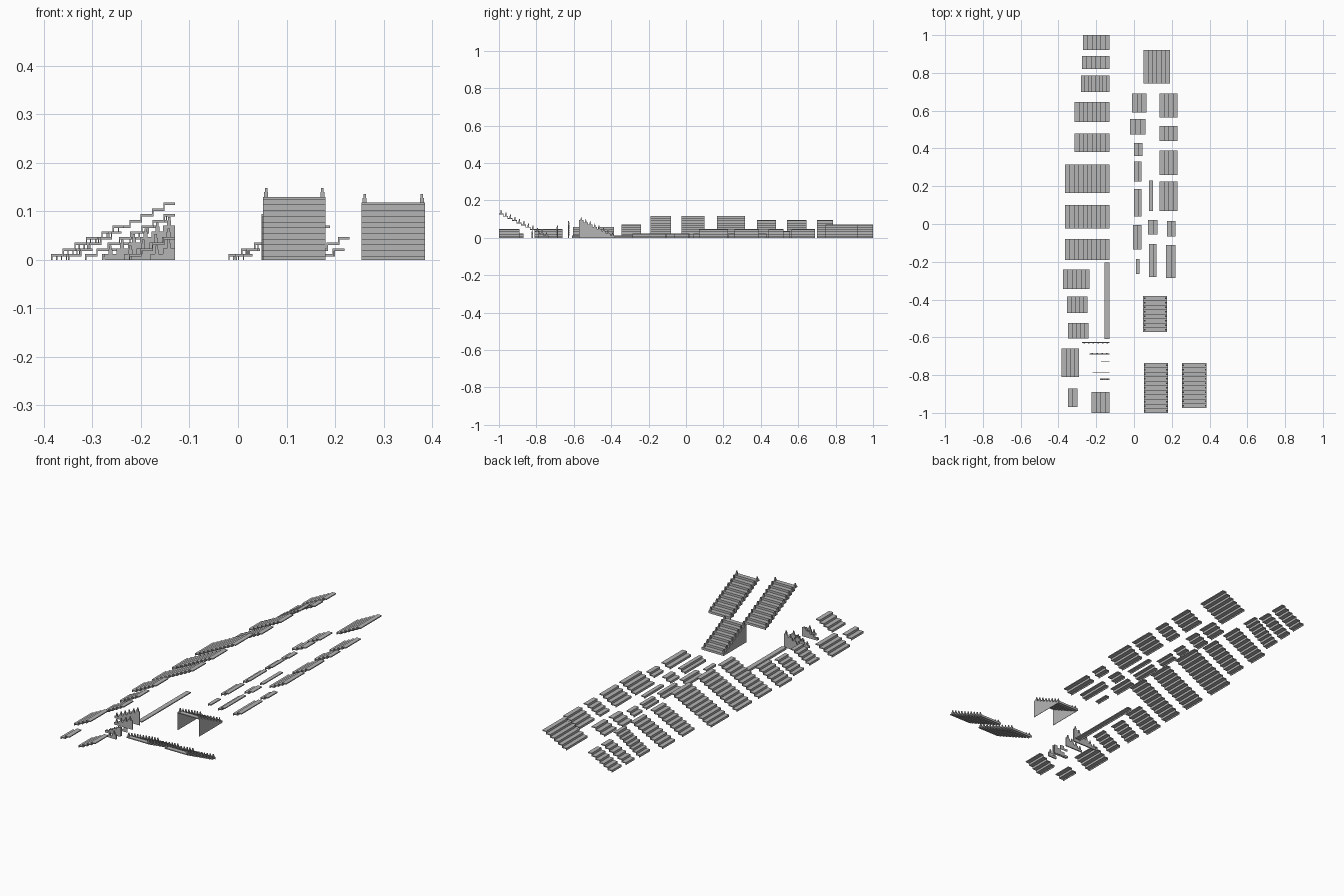
import bpy, bmesh
from mathutils import Vector

cube = bpy.data.objects.get("Cube")
if cube:
    bpy.data.objects.remove(cube, do_unlink=True)

concrete = bpy.data.materials.new("concrete_grey")
concrete.use_nodes = True
GREY = (0.46, 0.46, 0.46, 1)
concrete.diffuse_color = GREY
concrete.node_tree.nodes["Principled BSDF"].inputs["Base Color"].default_value = GREY

RUN, RISE, THICK = 0.0235, 0.0118, 0.005


def finish(bm, name):
    bmesh.ops.recalc_face_normals(bm, faces=bm.faces)
    mesh = bpy.data.meshes.new(name)
    bm.to_mesh(mesh)
    bm.free()
    mesh.materials.append(concrete)
    bpy.context.collection.objects.link(bpy.data.objects.new(name, mesh))


def extrude(bm, profile, place, a, b):
    """Extrude a (run, height) profile between widths a and b."""
    face = bm.faces.new([bm.verts.new(place(s, a, z)) for s, z in profile])
    new = bmesh.ops.extrude_face_region(bm, geom=[face])["geom"]
    shift = place(0, b, 0) - place(0, a, 0)
    bmesh.ops.translate(bm, vec=shift, verts=[v for v in new if isinstance(v, bmesh.types.BMVert)])


def step_line(n, run, rise):
    """Upper edge of a flight: riser, tread, riser, tread..."""
    pts = [(0, 0)]
    for i in range(n):
        pts += [(i * run, (i + 1) * rise), ((i + 1) * run, (i + 1) * rise)]
    return pts


def folded_profile(n, run, rise):
    """Thin folded sheet of treads and risers."""
    under = [(n * run, n * rise - THICK)]
    for i in reversed(range(n)):
        under.append((i * run + THICK / 2, (i + 1) * rise - THICK))
        under.append((i * run + THICK / 2, max(i * rise - THICK, 0)))
    return step_line(n, run, rise) + under


def pegs(bm, place, n, run, rise, widths):
    """Small tapered posts standing on every tread."""
    for i in range(n):
        for w in widths:
            s, z = (i + 0.5) * run, (i + 1) * rise
            for half, low, high in ((0.004, 0, 0.01), (0.0025, 0.01, 0.018)):
                extrude(bm, [(s - half, z + low), (s + half, z + low),
                             (s + half, z + high), (s - half, z + high)],
                        place, w - half, w + half)


def rising_east(x0):
    return lambda s, w, z: Vector((x0 + s, w, z))


def rising_front(y0):
    return lambda s, w, z: Vector((w, y0 - s, z))


def flight_east(name, x0, x1, y0, y1, n=None):
    n = n or max(1, round((x1 - x0) / RUN))
    bm = bmesh.new()
    extrude(bm, folded_profile(n, (x1 - x0) / n, RISE), rising_east(x0), y0, y1)
    finish(bm, name)


def flight_front(name, x0, x1, y0, y1, n, walls=False):
    """Flight climbing towards the front, with posts on both sides."""
    run = (y1 - y0) / n
    place = rising_front(y1)
    bm = bmesh.new()
    extrude(bm, folded_profile(n, run, RISE), place, x0, x1)
    pegs(bm, place, n, run, RISE, (x0 + 0.006, x1 - 0.006))
    finish(bm, name)
    if walls:
        bm = bmesh.new()
        for a, b in ((x0 - 0.002, x0), (x1, x1 + 0.002)):
            extrude(bm, step_line(n, run, RISE) + [(n * run, 0)], place, a, b)
        finish(bm, name + "_side_walls")


# Outer row of flights: shared top edge
TOP = -0.13
for i, (x0, y0, y1) in enumerate([
        (-.27, .92, 1.0), (-.275, .82, .89), (-.315, .54, .645), (-.315, .38, .48),
        (-.365, .165, .315), (-.365, -.025, .10), (-.365, -.19, -.08), (-.225, -1.0, -.89)]):
    flight_east(f"outer_flight_{i}", x0, TOP, y0, y1)
flight_east("steep_outer_flight", -.28, TOP, .70, .785, 8)
flight_east("long_kerb_step", -.155, TOP, -.61, -.205)

# Lower outer flights
for i, (x0, x1, y0, y1) in enumerate([
        (-.375, -.235, -.345, -.24), (-.355, -.245, -.47, -.385), (-.35, -.24, -.605, -.525),
        (-.385, -.29, -.81, -.66), (-.35, -.30, -.97, -.87)]):
    flight_east(f"lower_flight_{i}", x0, x1, y0, y1)

# Middle rows of short flights
for i, (x0, x1, y0, y1) in enumerate([
        (-.01, .065, .59, .69), (-.02, .06, .475, .555), (0, .045, .36, .43),
        (0, .04, .225, .33), (0, .04, .04, .185), (-.005, .04, -.135, -.005),
        (.01, .03, -.265, -.185), (.08, .10, .07, .23), (.075, .125, -.055, .02),
        (.08, .12, -.28, -.105)]):
    flight_east(f"middle_flight_{i}", x0, x1, y0, y1)

# Inner row, and the wide flight at its end
for i, (x0, x1, y0, y1) in enumerate([
        (.135, .23, .565, .69), (.135, .23, .44, .52), (.135, .23, .26, .39),
        (.135, .23, .07, .225), (.175, .22, -.065, .015), (.17, .22, -.285, -.11)]):
    flight_east(f"inner_flight_{i}", x0, x1, y0, y1)
flight_east("wide_end_flight", .05, .19, .745, .92)

# Upright stepped side panels
for i, (x0, y, posts) in enumerate([
        (-.275, -.628, True), (-.235, -.688, True), (-.175, -.73, False),
        (-.22, -.778, False), (-.22, -.788, False), (-.18, -.822, True)]):
    n = round((TOP - x0) / RUN)
    run = (TOP - x0) / n
    half = 0.003 if posts else 0.001
    bm = bmesh.new()
    extrude(bm, step_line(n, run, RISE) + [(n * run, 0)], rising_east(x0), y - half, y + half)
    if posts:
        pegs(bm, rising_east(x0), n, run, RISE, (y,))
    finish(bm, f"side_panel_{i}")

# Large flights climbing to the front
flight_front("front_flight", .052, .18, -1.0, -.735, 11)
flight_front("front_left_flight", .255, .385, -.975, -.735, 10)
flight_front("walled_flight", .05, .173, -.572, -.38, 8, walls=True)
